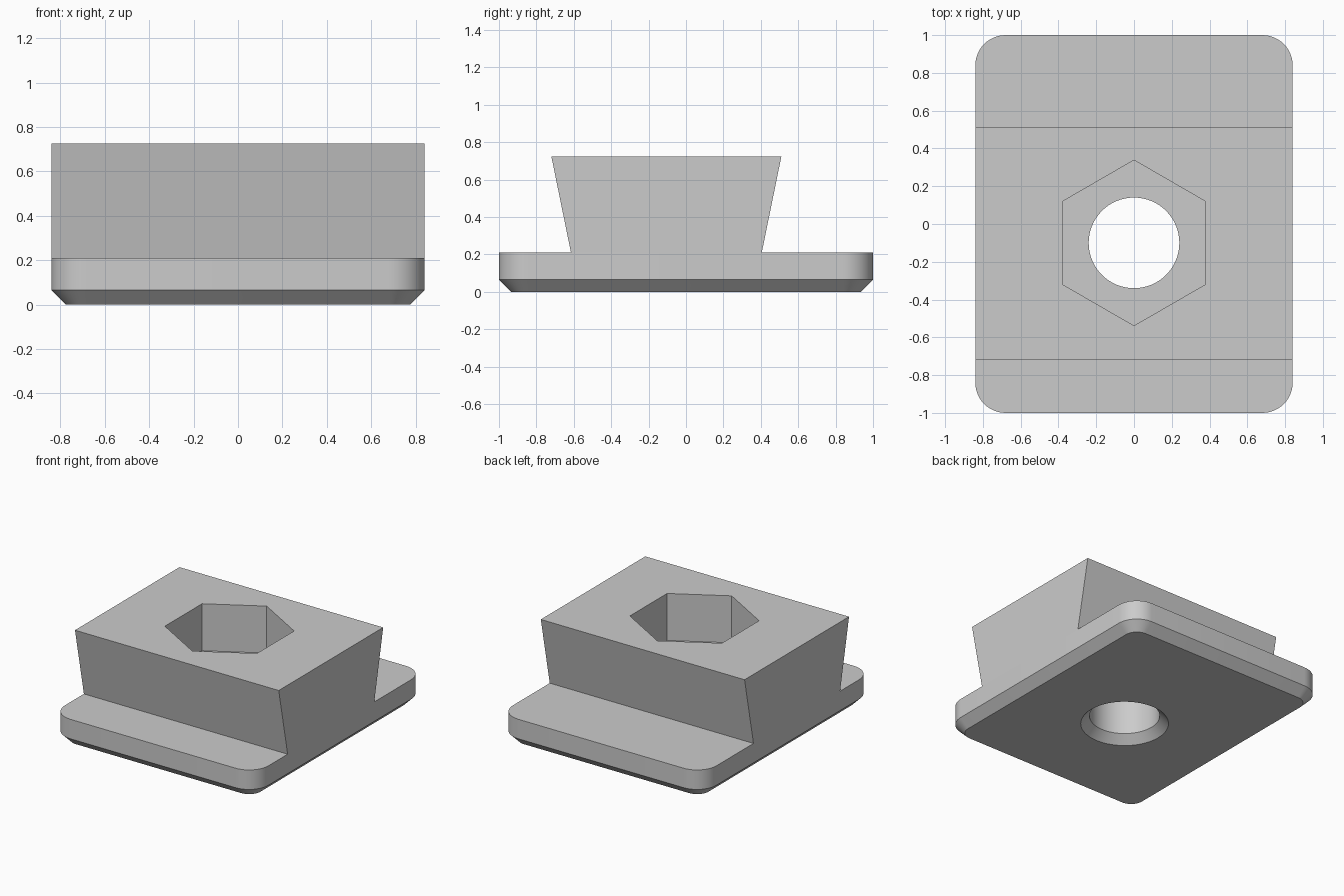
import bpy
import bmesh
from math import sin, cos, pi, radians

default = bpy.data.objects.get("Cube")
if default:
    bpy.data.objects.remove(default, do_unlink=True)

HALF_X, HALF_Y = 0.84, 1.0
PLATE_TOP, BLOCK_TOP = 0.21, 0.725
CHAMFER = 0.065
HOLE_Y, HOLE_R = -0.10, 0.24
POCKET_FLOOR = 0.375

grey = bpy.data.materials.new("plain grey")
grey.use_nodes = True
colour = (0.6, 0.6, 0.6, 1)
grey.diffuse_color = colour
grey.node_tree.nodes["Principled BSDF"].inputs["Base Color"].default_value = colour


def polygon(sides, radius, z, start=0.0):
    """Regular ring around the hole axis."""
    return [(radius * cos(start + 2 * pi * i / sides),
             HOLE_Y + radius * sin(start + 2 * pi * i / sides), z)
            for i in range(sides)]


def rounded_rect(inset, radius, z, steps=12):
    """Rounded rectangle ring, inset from the plate outline."""
    cx, cy = HALF_X - inset - radius, HALF_Y - inset - radius
    ring = []
    for q, (sx, sy) in enumerate([(1, 1), (-1, 1), (-1, -1), (1, -1)]):
        for i in range(steps + 1):
            a = (q + i / steps) * pi / 2
            ring.append((sx * cx + radius * cos(a), sy * cy + radius * sin(a), z))
    return ring


def rect(y0, y1, z):
    return [(-HALF_X, y0, z), (HALF_X, y0, z), (HALF_X, y1, z), (-HALF_X, y1, z)]


def loft(name, rings):
    """Closed solid through matching rings, listed bottom to top."""
    bm = bmesh.new()
    loops = [[bm.verts.new(p) for p in ring] for ring in rings]
    n = len(loops[0])
    for low, high in zip(loops, loops[1:]):
        for i in range(n):
            j = (i + 1) % n
            bm.faces.new((low[i], low[j], high[j], high[i]))
    bm.faces.new(loops[0][::-1])
    bm.faces.new(loops[-1])
    bmesh.ops.recalc_face_normals(bm, faces=bm.faces)
    mesh = bpy.data.meshes.new(name)
    bm.to_mesh(mesh)
    bm.free()
    mesh.materials.append(grey)
    obj = bpy.data.objects.new(name, mesh)
    bpy.context.collection.objects.link(obj)
    return obj


def activate(obj):
    bpy.ops.object.select_all(action='DESELECT')
    obj.select_set(True)
    bpy.context.view_layer.objects.active = obj


def cut(obj, cutter):
    activate(obj)
    mod = obj.modifiers.new("cut", 'BOOLEAN')
    mod.operation = 'DIFFERENCE'
    mod.solver = 'EXACT'
    mod.object = cutter
    bpy.ops.object.modifier_apply(modifier=mod.name)


# Plate with rounded corners and a chamfered underside
plate = loft("base_plate", [
    rounded_rect(CHAMFER, 0.16 - CHAMFER, 0),
    rounded_rect(0, 0.16, CHAMFER),
    rounded_rect(0, 0.16, PLATE_TOP)])

# Dovetail block, wider at the top
block = loft("dovetail_block", [
    rect(-0.615, 0.405, PLATE_TOP),
    rect(-0.72, 0.51, BLOCK_TOP)])

# Bore with a countersunk mouth below, and the hexagonal nut pocket above
bore = loft("bore_cutter", [
    polygon(64, HOLE_R + 2 * 0.06, -0.06),
    polygon(64, HOLE_R, 0.06),
    polygon(64, HOLE_R, 1)])
pocket = loft("pocket_cutter", [
    polygon(6, 0.438, POCKET_FLOOR, pi / 2),
    polygon(6, 0.438, 1, pi / 2)])

cut(plate, bore)
cut(block, bore)
cut(block, pocket)
for cutter in (bore, pocket):
    cutter.hide_render = True
    bpy.data.objects.remove(cutter, do_unlink=True)

for part in (plate, block):
    activate(part)
    bpy.ops.object.shade_smooth_by_angle(angle=radians(30))
